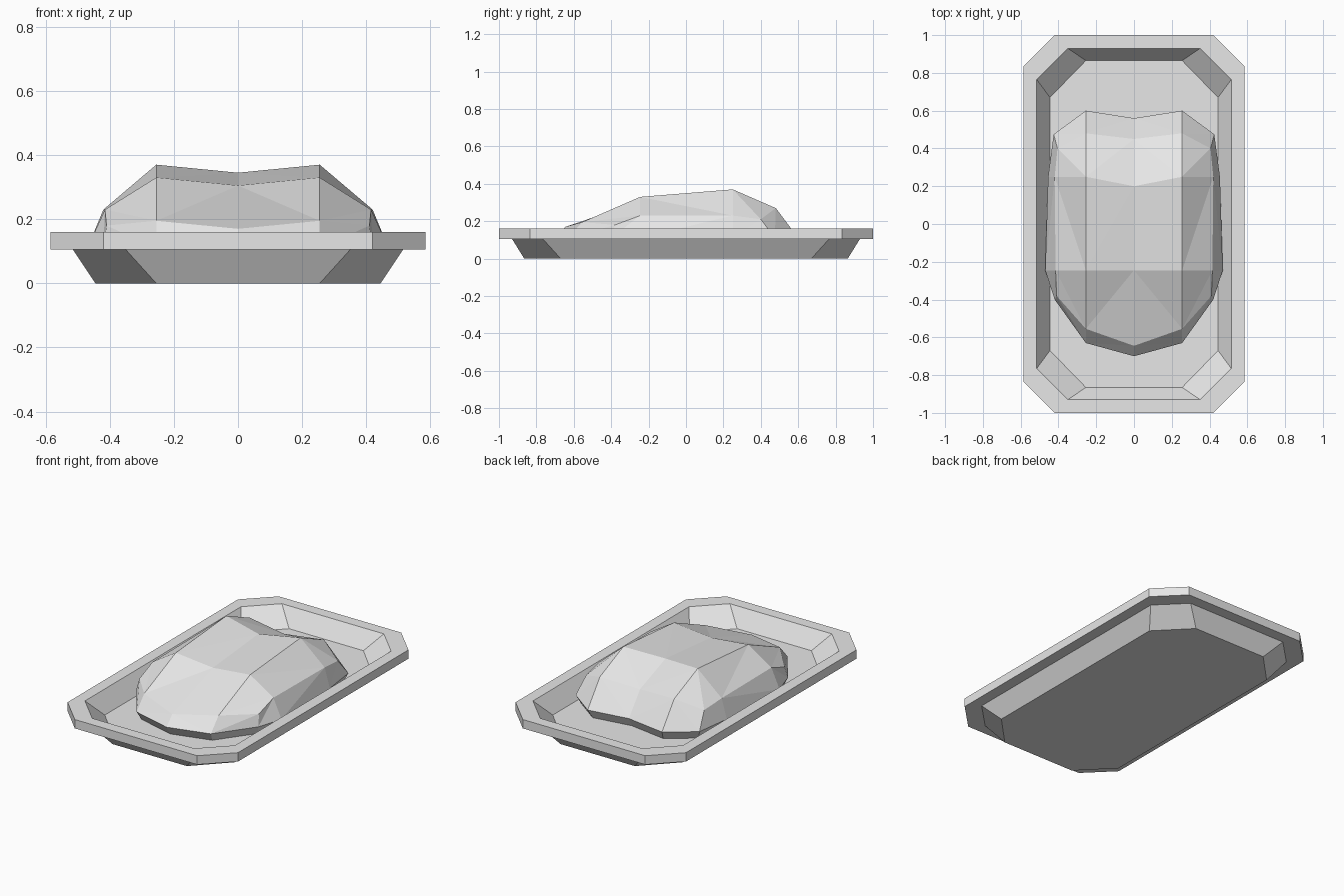
import bpy
import bmesh

default_cube = bpy.data.objects.get("Cube")
if default_cube:
    bpy.data.objects.remove(default_cube, do_unlink=True)

# One plain grey for everything
grey = bpy.data.materials.new("light_grey")
grey.use_nodes = True
grey.diffuse_color = (0.8, 0.8, 0.8, 1)
grey.node_tree.nodes["Principled BSDF"].inputs["Base Color"].default_value = grey.diffuse_color


def make_object(name, bm):
    bmesh.ops.recalc_face_normals(bm, faces=bm.faces)
    mesh = bpy.data.meshes.new(name)
    bm.to_mesh(mesh)
    bm.free()
    mesh.materials.append(grey)
    obj = bpy.data.objects.new(name, mesh)
    bpy.context.collection.objects.link(obj)
    return obj


def octagon(bm, half_x, half_y, cut_x, cut_y, z):
    """Ring of vertices around a rectangle with cut corners."""
    corner = [(half_x, cut_y), (cut_x, half_y)]
    flipped = corner[::-1]
    points = corner + [(-x, y) for x, y in flipped]
    points += [(-x, -y) for x, y in corner] + [(x, -y) for x, y in flipped]
    return [bm.verts.new((x, y, z)) for x, y in points]


def bridge(bm, lower, upper):
    count = len(lower)
    for i in range(count):
        k = (i + 1) % count
        bm.faces.new((lower[i], lower[k], upper[k], upper[i]))


# Tray: sheet of even thickness with sloped walls and a flat rim
FLOOR = (0.445, 0.865, 0.255, 0.67)
LIP = (0.515, 0.93, 0.35, 0.765)
RIM = (0.585, 1.0, 0.42, 0.835)
THICK, TOP = 0.055, 0.16

bm = bmesh.new()
sections = [(FLOOR, 0), (LIP, TOP - THICK), (RIM, TOP - THICK),
            (RIM, TOP), (LIP, TOP), (FLOOR, THICK)]
rings = [octagon(bm, *shape, z) for shape, z in sections]
for lower, upper in zip(rings, rings[1:]):
    bridge(bm, lower, upper)
bm.faces.new(rings[0])
bm.faces.new(rings[-1])
make_object("tray", bm)

# Food mound: half of a faceted grid, from centre line to outer edge
EDGE = 0.11
back_corner = (0.425, 0.475, EDGE)
front_corner = (0.42, -0.40, EDGE)
rows = [
    [(0, 0.56, EDGE), (0.255, 0.60, EDGE), back_corner, back_corner],
    [(0, 0.45, 0.25), (0.255, 0.48, 0.27), (0.405, 0.40, 0.21), back_corner],
    [(0, 0.20, 0.345), (0.255, 0.25, 0.37), (0.42, 0.25, 0.23), (0.455, 0.25, EDGE)],
    [(0, -0.245, 0.305), (0.255, -0.245, 0.33), (0.415, -0.245, 0.23), (0.47, -0.245, EDGE)],
    [(0, -0.645, 0.17), (0.255, -0.555, 0.195), (0.41, -0.38, 0.18), front_corner],
    [(0, -0.70, EDGE), (0.255, -0.63, EDGE), front_corner, front_corner],
]

bm = bmesh.new()
shared = {}


def vertex(point):
    if point not in shared:
        shared[point] = bm.verts.new(point)
    return shared[point]


def facet(*points):
    corners = list(dict.fromkeys(vertex(p) for p in points))
    if len(corners) == 3 and bm.faces.get(corners) is None:
        bm.faces.new(corners)


for upper, lower in zip(rows, rows[1:]):
    for j in range(len(upper) - 1):
        a, b, c, d = upper[j], upper[j + 1], lower[j + 1], lower[j]
        if j % 2 == 0:
            facet(a, b, c)
            facet(a, c, d)
        else:
            facet(a, b, d)
            facet(b, c, d)

# Undercut band below the widest edge, closed by a flat base
outline = rows[0][:3] + [rows[2][3], rows[3][3]] + rows[-1][2::-1]
outer = [vertex(p) for p in outline]
base = [bm.verts.new((x * 0.95, y * 0.95, THICK)) for x, y, z in outline]
for i in range(len(outer) - 1):
    bm.faces.new((outer[i], outer[i + 1], base[i + 1], base[i]))
bm.faces.new(base)

mound = make_object("food_mound", bm)
mirror = mound.modifiers.new("mirror_halves", 'MIRROR')
mirror.use_clip = True
